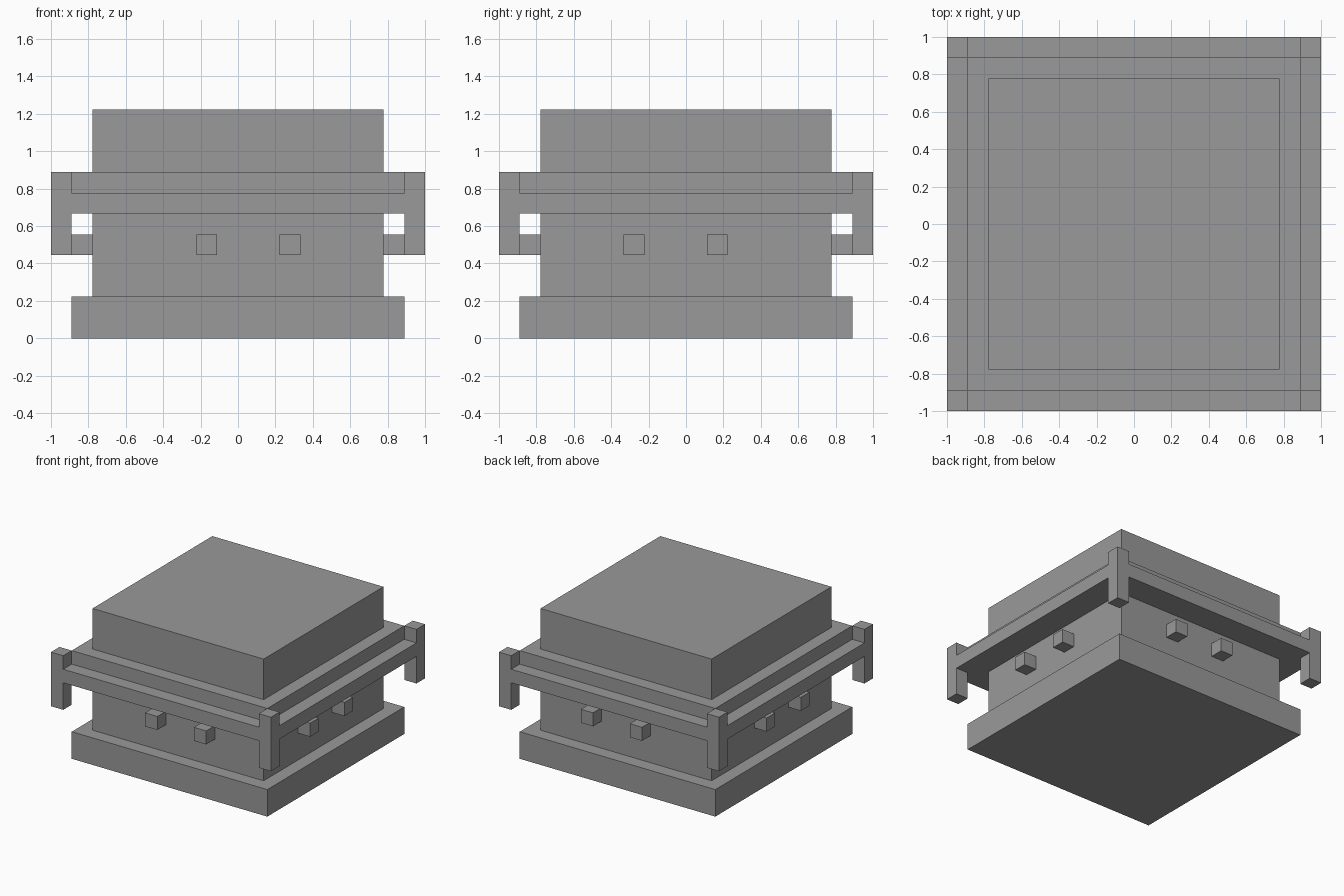
import bpy

cube = bpy.data.objects.get("Cube")
if cube:
    bpy.data.objects.remove(cube, do_unlink=True)

# Single flat grey
grey = bpy.data.materials.new("plain grey")
grey.use_nodes = True
colour = (0.32, 0.32, 0.32, 1)
grey.diffuse_color = colour
grey.node_tree.nodes["Principled BSDF"].inputs["Base Color"].default_value = colour

U = 1 / 9  # grid module shared by every part


def box(name, low, high):
    """Box between two corners, given in modules."""
    centre = [(a + b) / 2 * U for a, b in zip(low, high)]
    bpy.ops.mesh.primitive_cube_add(size=1, location=centre)
    ob = bpy.context.object
    ob.name = name
    ob.scale = [(b - a) * U for a, b in zip(low, high)]
    bpy.ops.object.transform_apply(location=False, rotation=False, scale=True)
    ob.data.materials.append(grey)
    return ob


def slab(name, half, bottom, top):
    return box(name, (-half, -half, bottom), (half, half, top))


# Stacked core
slab("base_plinth", 8, 0, 2)
slab("lower_body", 7, 2, 6)
slab("eave_slab", 8, 6, 8)
slab("upper_block", 7, 8, 11)

# Corner posts
for sx, x in (("right", -9), ("left", 8)):
    for sy, y in (("front", -9), ("back", 8)):
        box(f"{sy}_{sx}_post", (x, y, 4), (x + 1, y + 1, 8))

# Rails between the posts
for side, a in (("front", -9), ("back", 8)):
    box(f"{side}_rail", (-8, a, 6), (8, a + 1, 7))
for side, a in (("right", -9), ("left", 8)):
    box(f"{side}_rail", (a, -8, 6), (a + 1, 8, 7))

# Beam ends poking out of the walls
for side, a in (("front", -8), ("back", 7)):
    for i, x in enumerate((-2, 2)):
        box(f"{side}_beam_end_{i + 1}", (x, a, 4), (x + 1, a + 1, 5))
for side, a in (("right", -8), ("left", 7)):
    for i, y in enumerate((-3, 1)):
        box(f"{side}_beam_end_{i + 1}", (a, y, 4), (a + 1, y + 1, 5))
